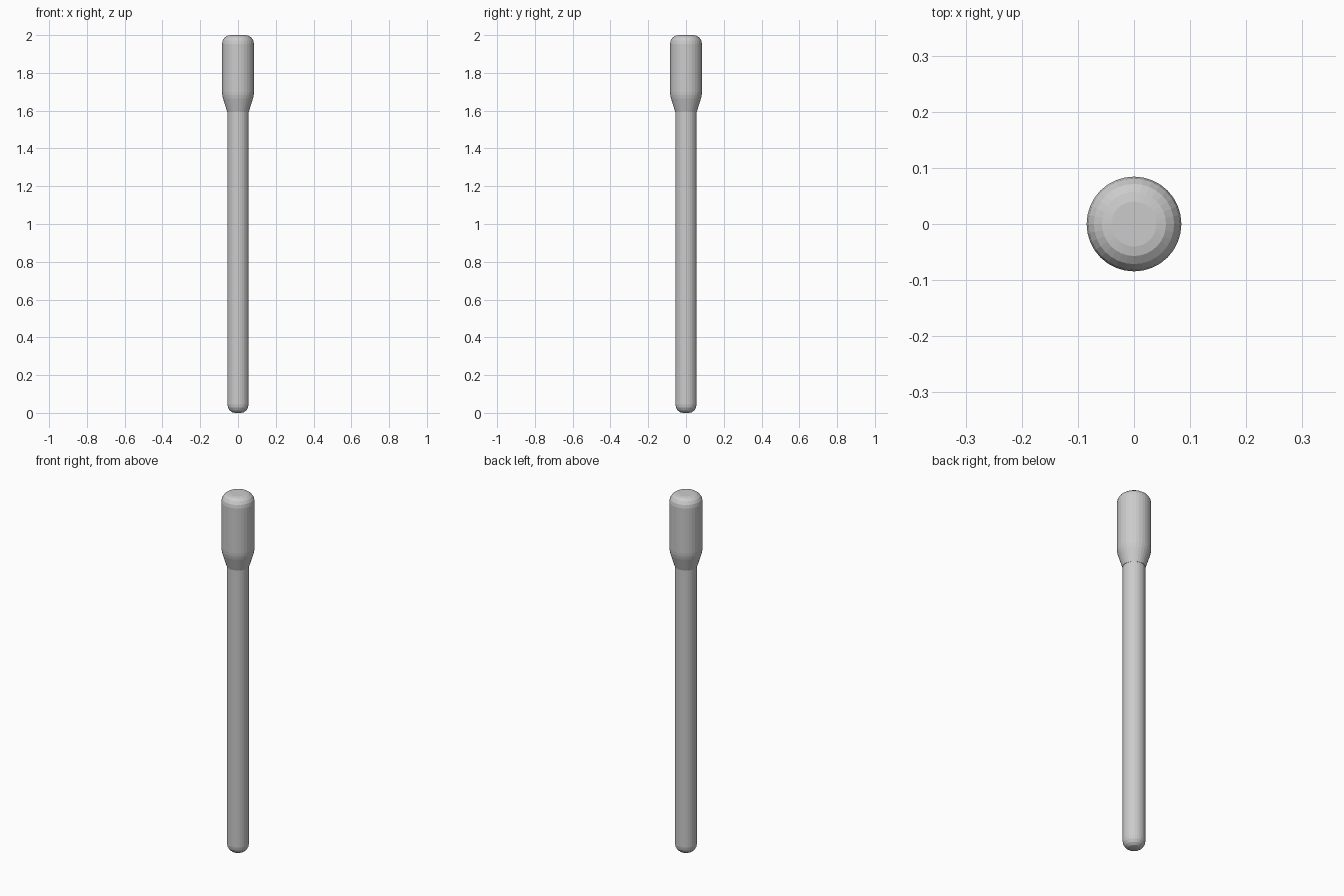
import bpy, bmesh
from math import sin, cos, pi

if "Cube" in bpy.data.objects:
    bpy.data.objects.remove(bpy.data.objects["Cube"])

SIDES = 32

def arc(cr, cz, rr, rz, a0, a1, steps):
    """Points (radius, height) along an elliptical arc, angles in degrees."""
    out = []
    for i in range(steps + 1):
        a = (a0 + (a1 - a0) * i / steps) * pi / 180
        out.append((cr + rr * cos(a), cz + rz * sin(a)))
    return out

def lathe(name, profile):
    """Closed solid of revolution around z with flat end caps."""
    bm = bmesh.new()
    rings = [[bm.verts.new((r * cos(2 * pi * k / SIDES), r * sin(2 * pi * k / SIDES), z))
              for k in range(SIDES)] for r, z in profile]
    for a, b in zip(rings, rings[1:]):
        for k in range(SIDES):
            n = (k + 1) % SIDES
            bm.faces.new((a[k], a[n], b[n], b[k]))
    bm.faces.new(rings[0][::-1])
    bm.faces.new(rings[-1])
    mesh = bpy.data.meshes.new(name)
    bm.to_mesh(mesh)
    bm.free()
    obj = bpy.data.objects.new(name, mesh)
    bpy.context.collection.objects.link(obj)
    return obj

# slim shaft with rounded foot
lathe("shaft", arc(0.016, 0.045, 0.04, 0.045, -90, 0, 4) + [(0.056, 1.60)])

# thicker head: tapered neck, straight barrel, rounded top with a flat disc
lathe("head", [(0.057, 1.593), (0.0795, 1.665), (0.0832, 1.683), (0.0845, 1.70)]
      + arc(0.04, 1.953, 0.0445, 0.047, 0, 90, 4))
